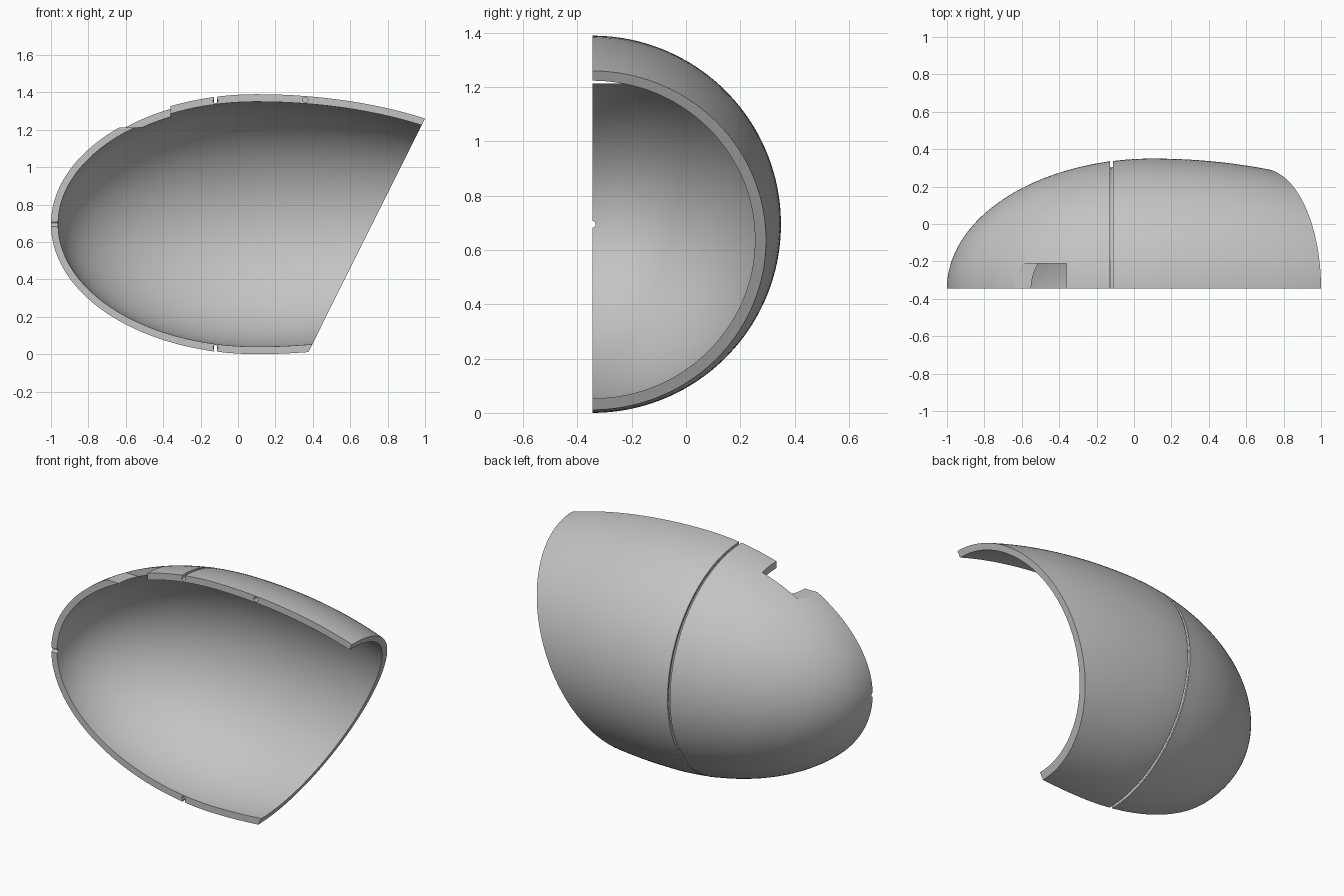
import bpy
import bmesh
from math import sin, cos, pi, radians, asin, sqrt
from mathutils import Matrix, Vector

cube = bpy.data.objects.get("Cube")
if cube:
    bpy.data.objects.remove(cube, do_unlink=True)

AXIS_Y, AXIS_Z = -0.345, 0.695     # axis of revolution runs along x
MID = 0.1                          # widest station of the shell
GROOVE_X, GROOVE_R = -0.12, 0.66
NOSE_HOLE = 0.012

grey = bpy.data.materials.new("light grey")
grey.use_nodes = True
grey.diffuse_color = (0.55, 0.55, 0.55, 1)
grey.node_tree.nodes["Principled BSDF"].inputs["Base Color"].default_value = grey.diffuse_color


def egg(nose, tail, radius, end_x, steps=44):
    """Half outline of an egg: short ellipse at the nose, long one at the tail."""
    start = asin(NOSE_HOLE / radius)
    pts = []
    for i in range(steps + 1):
        t = start + (pi / 2 - start) * i / steps
        pts.append((MID - nose * cos(t), radius * sin(t)))
    for i in range(1, 17):
        x = MID + (end_x - MID) * i / 16
        pts.append((x, radius * sqrt(1 - ((x - MID) / tail) ** 2)))
    return pts


def add_object(name, bm):
    bmesh.ops.recalc_face_normals(bm, faces=bm.faces)
    mesh = bpy.data.meshes.new(name)
    bm.to_mesh(mesh)
    bm.free()
    mesh.materials.append(grey)
    obj = bpy.data.objects.new(name, mesh)
    bpy.context.collection.objects.link(obj)
    return obj


def box_cutter(name, low, high):
    low, high = Vector(low), Vector(high)
    bm = bmesh.new()
    bmesh.ops.create_cube(bm, size=1, matrix=Matrix.Translation((low + high) / 2)
                          @ Matrix.Diagonal((*(high - low), 1)))
    return add_object(name, bm)


# Shell profile: outer curve with a keyhole groove, then back along the inner curve
outer = egg(1.1, 1.546, 0.695, 1.15)
inner = egg(1.062, 1.497, 0.655, 1.15)
slot = 0.008
rim = 0.695 * sqrt(1 - ((GROOVE_X - MID) / 1.1) ** 2)
groove = [(GROOVE_X - slot, rim)]
for i in range(13):
    a = radians(128 + 284 * i / 12)
    groove.append((GROOVE_X + 0.013 * cos(a), GROOVE_R + 0.013 * sin(a)))
groove.append((GROOVE_X + slot, rim))
before = [p for p in outer if p[0] < GROOVE_X - slot - 0.004]
after = [p for p in outer if p[0] > GROOVE_X + slot + 0.004]
profile = before + groove + after + inner[::-1]

# Revolve the profile into a full shell with a small nose hole
SEGMENTS = 144
bm = bmesh.new()
rings = []
for s in range(SEGMENTS):
    a = 2 * pi * (s + 0.5) / SEGMENTS
    rings.append([bm.verts.new((x, AXIS_Y + r * cos(a), AXIS_Z + r * sin(a))) for x, r in profile])
for s in range(SEGMENTS):
    ring, following = rings[s], rings[(s + 1) % SEGMENTS]
    for i in range(len(profile)):
        j = (i + 1) % len(profile)
        bm.faces.new((ring[i], ring[j], following[j], following[i]))
shell = add_object("half_shell", bm)

# Cutters: front half, slanted opening, top notch, blind pin hole
front_cut = box_cutter("front_cutter", (-2, -2, -1), (2, AXIS_Y, 3))
notch_cut = box_cutter("notch_cutter", (-0.9, -0.6, 1.213), (-0.36, -0.21, 1.6))

opening_cut = box_cutter("opening_cutter", (0, -2, -3), (3, 2, 3))
slope = Vector((1.0 - 0.378, 0, 1.26 - 0.015))
tilt = Vector((0, 0, 1)).rotation_difference(slope)
opening_cut.data.transform(Matrix.Translation((0.378, 0, 0.015)) @ tilt.to_matrix().to_4x4())

bm = bmesh.new()
bmesh.ops.create_cone(bm, cap_ends=True, segments=20, radius1=0.014, radius2=0.014, depth=0.12,
                      matrix=Matrix.Translation((0.36, AXIS_Y, 1.36)) @ Matrix.Rotation(pi / 2, 4, 'X'))
pin_cut = add_object("pin_hole_cutter", bm)

cutters = [front_cut, opening_cut, notch_cut, pin_cut]
for cutter in cutters:
    mod = shell.modifiers.new(cutter.name, 'BOOLEAN')
    mod.operation = 'DIFFERENCE'
    mod.solver = 'EXACT'
    mod.object = cutter

# Bake the cuts and drop the cutters
graph = bpy.context.evaluated_depsgraph_get()
baked = bpy.data.meshes.new_from_object(shell.evaluated_get(graph))
shell.modifiers.clear()
shell.data = baked
for cutter in cutters:
    bpy.data.objects.remove(cutter, do_unlink=True)

bpy.ops.object.select_all(action='DESELECT')
shell.select_set(True)
bpy.context.view_layer.objects.active = shell
bpy.ops.object.shade_smooth_by_angle(angle=radians(30))
